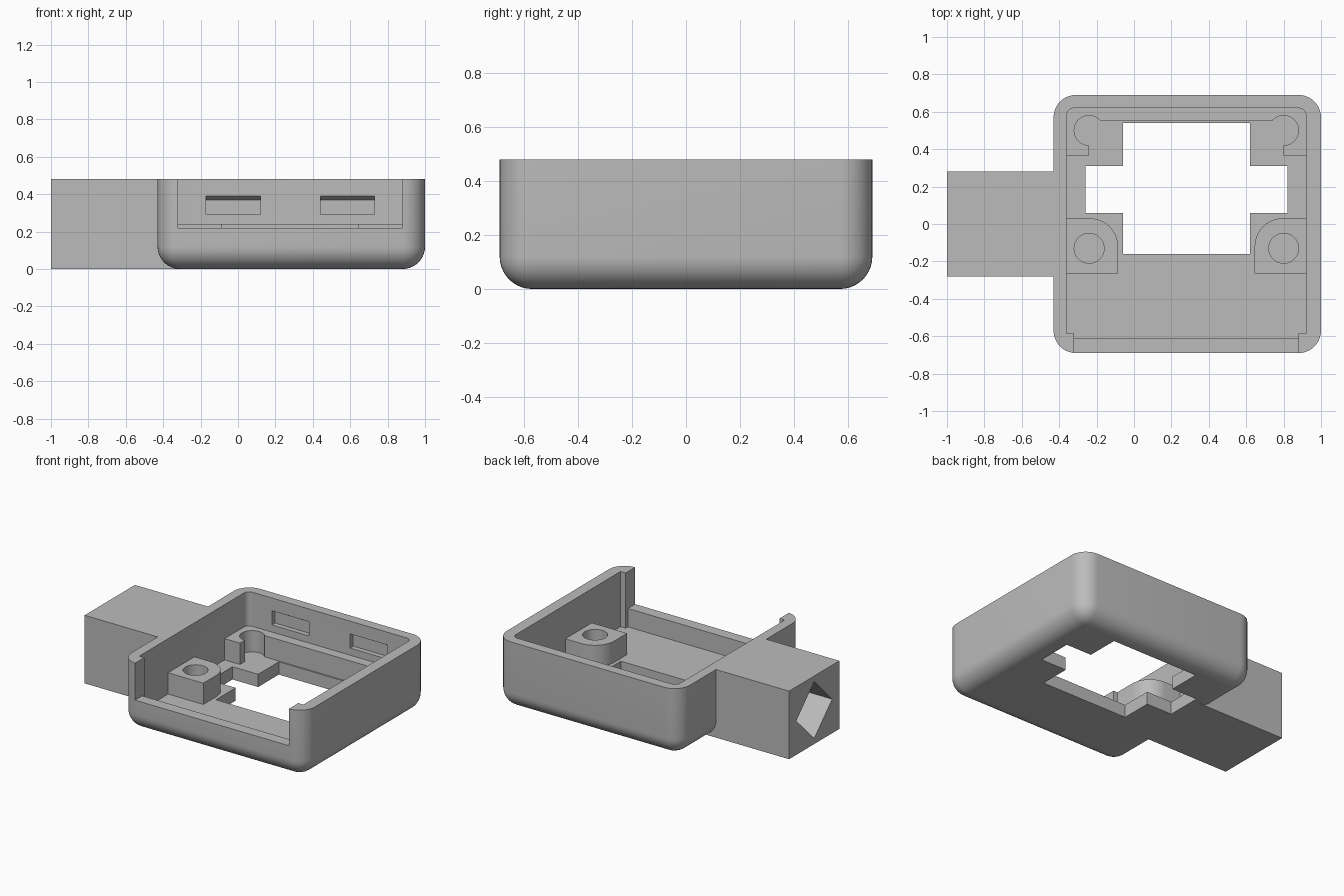
import bpy, bmesh, math
from mathutils import Vector

cube = bpy.data.objects.get("Cube")
if cube:
    bpy.data.objects.remove(cube, do_unlink=True)

CX = 0.28        # symmetry plane of the tray
FLOOR = 0.09     # top of the floor
LEDGE = 0.24     # top of the standoffs
TOP = 0.48

grey = bpy.data.materials.new("plain grey")
grey.use_nodes = True
grey.diffuse_color = (0.5, 0.5, 0.5, 1)
grey.node_tree.nodes["Principled BSDF"].inputs["Base Color"].default_value = (0.5, 0.5, 0.5, 1)


def finish(name, bm):
    bmesh.ops.recalc_face_normals(bm, faces=bm.faces)
    me = bpy.data.meshes.new(name)
    bm.to_mesh(me)
    bm.free()
    me.materials.append(grey)
    ob = bpy.data.objects.new(name, me)
    bpy.context.collection.objects.link(ob)
    return ob


def prism(name, pts, offset):
    """Extrude a closed 3D outline along offset."""
    bm = bmesh.new()
    face = bm.faces.new([bm.verts.new(p) for p in pts])
    res = bmesh.ops.extrude_face_region(bm, geom=[face])
    verts = [v for v in res["geom"] if isinstance(v, bmesh.types.BMVert)]
    bmesh.ops.translate(bm, verts=verts, vec=Vector(offset))
    return finish(name, bm)


def plan(name, pts, z0, z1):
    return prism(name, [(x, y, z0) for x, y in pts], (0, 0, z1 - z0))


def box(name, x0, x1, y0, y1, z0, z1):
    return plan(name, [(x0, y0), (x1, y0), (x1, y1), (x0, y1)], z0, z1)


def arc(cx, cy, r, a0, a1, n=10):
    return [(cx + r * math.cos(math.radians(a0 + (a1 - a0) * i / n)),
             cy + r * math.sin(math.radians(a0 + (a1 - a0) * i / n))) for i in range(n + 1)]


def disc(cx, cy, r, n=32):
    return arc(cx, cy, r, 0, 360, n)[:-1]


def combine(ob, other, op="DIFFERENCE"):
    mod = ob.modifiers.new(op.lower(), "BOOLEAN")
    mod.operation, mod.object, mod.solver = op, other, "EXACT"
    bpy.context.view_layer.objects.active = ob
    bpy.ops.object.modifier_apply(modifier=mod.name)
    bpy.data.objects.remove(other, do_unlink=True)


def smooth(ob):
    bpy.ops.object.select_all(action="DESELECT")
    ob.select_set(True)
    bpy.context.view_layer.objects.active = ob
    bpy.ops.object.shade_smooth_by_angle(angle=math.radians(30))


def sided(pts, side):
    """Mirror an outline to the other half of the tray."""
    return pts if side < 0 else [(2 * CX - x, y) for x, y in pts]


# Outer shell: rounded corners and rounded bottom edge
shell = box("tray_shell", -0.43, 1.0, -0.69, 0.69, 0, TOP)
bm = bmesh.new()
bm.from_mesh(shell.data)
edges = [e for e in bm.edges if not all(v.co.z > 0.4 for v in e.verts)]
bmesh.ops.bevel(bm, geom=edges, offset=0.12, segments=10, profile=0.5, affect="EDGES")
bm.to_mesh(shell.data)
bm.free()

# Square arm on the side, with a diamond socket in its end
arm = box("arm", -1.0, -0.30, -0.28, 0.28, 0, TOP)
socket = prism("socket", [(-1.1, y, z) for y, z in
                          [(0, 0.44), (-0.2, 0.24), (0, 0.04), (0.2, 0.24)]], (0.6, 0, 0))
combine(arm, socket)
combine(shell, arm, "UNION")

# Cavity: rounded rear corners, narrowed between the front posts
left = [(-0.32, -0.61), (-0.32, -0.585), (-0.36, -0.585)] + arc(-0.32, 0.58, 0.04, 180, 90, 6)
cavity = left + sided(left, 1)[::-1]
combine(shell, plan("cavity", cavity, FLOOR, 0.7))

# Wide front opening
combine(shell, box("opening", -0.32, 0.88, -0.8, -0.59, 0.22, 0.7))

# Cross-shaped floor cutout
half = [(-0.06, -0.16), (-0.06, 0.06), (-0.26, 0.06), (-0.26, 0.31), (-0.06, 0.31), (-0.06, 0.54)]
combine(shell, plan("floor_cutout", half + sided(half, 1)[::-1], -0.1, 0.15))

# Two latch recesses in the rear wall with sloped ceilings
for x in (-0.17, 0.44):
    profile = [(0.58, 0.29), (0.58, 0.39), (0.62, 0.39), (0.655, 0.37), (0.655, 0.29)]
    combine(shell, prism("latch_recess", [(x, y, z) for y, z in profile], (0.29, 0, 0)))
smooth(shell)

# Front standoffs with screw holes
for side, label in ((-1, "right"), (1, "left")):
    outline = [(-0.38, -0.265), (-0.085, -0.265)] + arc(-0.235, -0.12, 0.15, 0, 90) + [(-0.38, 0.03)]
    post = plan(label + "_front_standoff", sided(outline, side), FLOOR - 0.02, LEDGE)
    hole = plan("hole", sided(disc(-0.24, -0.13, 0.08), side), FLOOR, 0.4)
    combine(post, hole)
    smooth(post)

# Rear ledge with corner pads, hollowed around the rear pegs
pad = [(-0.24, 0.55), (-0.24, 0.365), (-0.38, 0.365), (-0.38, 0.64)]
ledge = plan("rear_ledge", pad + sided(pad, 1)[::-1], FLOOR - 0.02, LEDGE)
for side in (-1, 1):
    combine(ledge, plan("hollow", sided(disc(-0.24, 0.5, 0.08), side), FLOOR, 0.4))
smooth(ledge)
